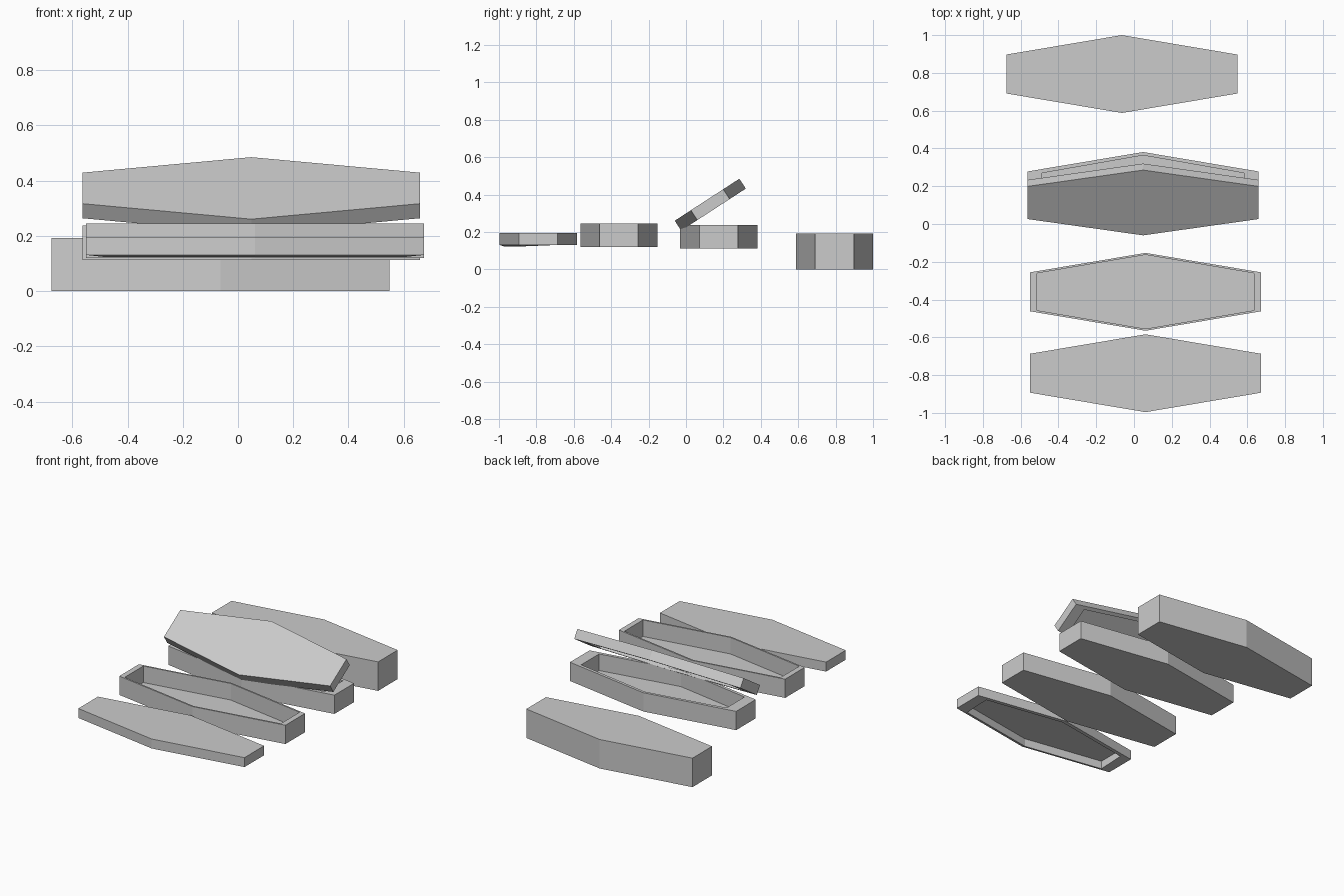
import bpy, bmesh
from math import radians
from mathutils import Matrix, Vector

if "Cube" in bpy.data.objects:
    bpy.data.objects.remove(bpy.data.objects["Cube"])

HL, HE, HM = 0.612, 0.103, 0.206   # half length, half end width, half middle width


def ring(bm, z, sx=1.0, sy=1.0, dip=0.0):
    """Elongated hexagon outline; dip lowers its front edge."""
    pts = [(-HL, -HE), (0, -HM), (HL, -HE), (HL, HE), (0, HM), (-HL, HE)]
    return [bm.verts.new((x * sx, y * sy, z - (dip if y < 0 else 0))) for x, y in pts]


def bridge(bm, a, b):
    for i in range(6):
        j = (i + 1) % 6
        bm.faces.new((a[i], a[j], b[j], b[i]))


def casket(name, height, loc, inner=None, depth=0.0, tilt=0.0, flip=False, dip=0.0):
    """Hexagonal prism, hollowed from its top (or from below when flipped)."""
    bm = bmesh.new()
    closed, opened = (height, 0.0) if flip else (0.0, height)
    a, b = ring(bm, closed), ring(bm, opened)
    bm.faces.new(a)
    bridge(bm, a, b)
    if inner:
        floor = opened + depth if flip else opened - depth
        c = ring(bm, opened, *inner, dip=dip)
        d = ring(bm, floor, *inner)
        bridge(bm, b, c)
        bridge(bm, c, d)
        bm.faces.new(d)
    else:
        bm.faces.new(b)
    bmesh.ops.recalc_face_normals(bm, faces=bm.faces)
    me = bpy.data.meshes.new(name)
    bm.to_mesh(me)
    bm.free()
    ob = bpy.data.objects.new(name, me)
    bpy.context.collection.objects.link(ob)
    ob.matrix_world = Matrix.Translation(Vector(loc)) @ Matrix.Rotation(tilt, 4, 'X')
    return ob


# closed casket at the back
casket("closed_casket", 0.193, (-0.064, 0.794, 0))

# open casket with its lid leaning up
casket("half_open_box", 0.125, (0.048, 0.175, 0.113), (0.875, 0.915), 0.11)
casket("leaning_lid", 0.063, (0.048, 0.147, 0.320), (0.88, 0.88), 0.045,
       tilt=radians(33), flip=True)

# fully open casket and its lid laid in front
casket("open_box", 0.125, (0.061, -0.359, 0.12), (0.94, 0.95), 0.11)
casket("loose_lid", 0.063, (0.061, -0.79, 0.131), (0.88, 0.88), 0.045,
       flip=True, dip=0.008)
